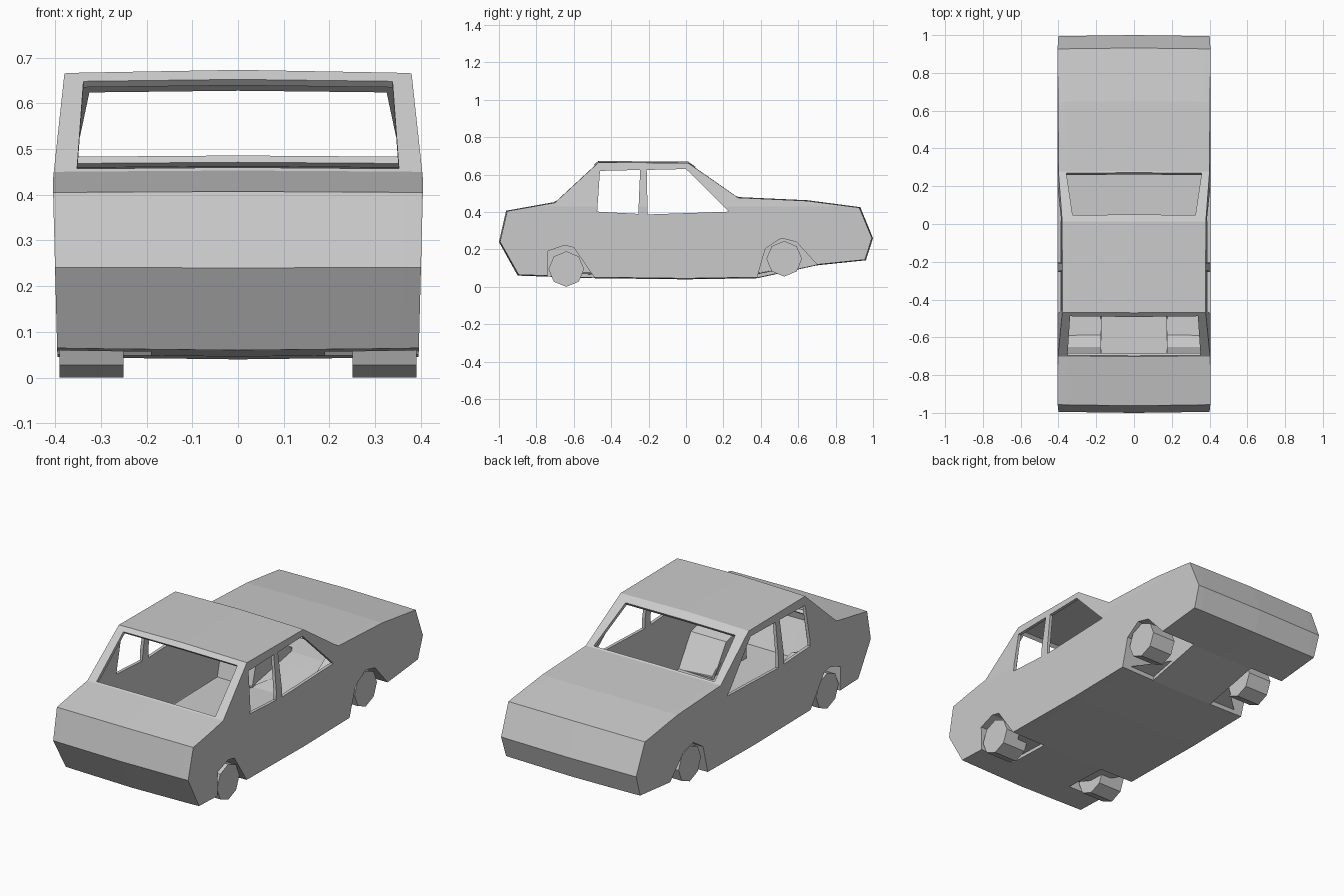
import bpy, bmesh
from math import pi
from mathutils import Vector

if "Cube" in bpy.data.objects:
    bpy.data.objects.remove(bpy.data.objects["Cube"])


def make_object(name, bm):
    bmesh.ops.recalc_face_normals(bm, faces=bm.faces)
    mesh = bpy.data.meshes.new(name)
    bm.to_mesh(mesh)
    bm.free()
    obj = bpy.data.objects.new(name, mesh)
    bpy.context.collection.objects.link(obj)
    return obj


def prism(name, points, offset):
    """Closed prism: a polygon swept along an offset vector."""
    bm = bmesh.new()
    offset = Vector(offset)
    a = [bm.verts.new(p) for p in points]
    b = [bm.verts.new(Vector(p) + offset) for p in points]
    n = len(a)
    bm.faces.new(a)
    bm.faces.new(b)
    for i in range(n):
        j = (i + 1) % n
        bm.faces.new((a[i], a[j], b[j], b[i]))
    return make_object(name, bm)


def apply_modifier(obj, mod):
    bpy.context.view_layer.objects.active = obj
    bpy.ops.object.modifier_apply(modifier=mod.name)


def cut(obj, cutter):
    mod = obj.modifiers.new("cut", 'BOOLEAN')
    mod.operation = 'DIFFERENCE'
    mod.solver = 'EXACT'
    mod.object = cutter
    apply_modifier(obj, mod)
    bpy.data.objects.remove(cutter, do_unlink=True)


# Body: side profile (y, z) lofted across the width with a slight crown
profile = [(-1.0, .24), (-.962, .407), (-.705, .453), (-.47, .673), (.012, .669),
           (.28, .48), (.65, .463), (.932, .426), (1.0, .26), (.962, .142),
           (.70, .115), (.38, .046), (0, .04), (-.49, .046), (-.90, .06)]
bm = bmesh.new()
columns = []
for f in (-1, -.9, 0, .9, 1):
    k = f * f
    columns.append([bm.verts.new((f, y * (1 - .006 * k), .3 + (z - .3) * (1 - .02 * k)))
                    for y, z in profile])
n = len(profile)
for a, b in zip(columns, columns[1:]):
    for i in range(n):
        j = (i + 1) % n
        bm.faces.new((a[i], a[j], b[j], b[i]))
bm.faces.new(columns[0])
bm.faces.new(columns[-1])
# Beltline split, then tapered sides above and below it
belt = .43
bmesh.ops.bisect_plane(bm, geom=bm.verts[:] + bm.edges[:] + bm.faces[:],
                       plane_co=(0, 0, belt), plane_no=(0, 0, 1))
for v in bm.verts:
    z = v.co.z
    v.co.x *= .405 - (.108 * (z - belt) if z > belt else .026 * (belt - z))
body = make_object("car_body", bm)

# Wheel wells
front_well = [(-.455, 0), (-.49, .05), (-.60, .21), (-.65, .222), (-.74, .19), (-.74, 0)]
rear_well = [(.365, 0), (.38, .05), (.425, .205), (.51, .26), (.59, .24), (.70, .12), (.81, 0)]
for well in (front_well, rear_well):
    for side in (-1, 1):
        cut(body, prism("well_cutter", [(side * .19, y, z) for y, z in well],
                        (side * .4, 0, 0)))

# Hollow shell
shell = body.modifiers.new("shell", 'SOLIDIFY')
shell.thickness = .018
shell.offset = -1
shell.use_even_offset = True
apply_modifier(body, shell)

# Side windows
front_window = [(-.475, .402), (-.46, .62), (-.245, .625), (-.255, .39)]
rear_window = [(-.205, .387), (-.21, .625), (0, .63), (.23, .402)]
for window in (front_window, rear_window):
    cut(body, prism("window_cutter", [(-.6, y, z) for y, z in window], (1.2, 0, 0)))

# Windscreen and back window: (top half width, y, z), (bottom half width, y, z)
for top, bottom in (((.338, -.492, .652), (.352, -.697, .459)),
                    ((.325, .05, .642), (.358, .272, .486))):
    slope = Vector((0, bottom[1] - top[1], bottom[2] - top[2]))
    normal = slope.cross(Vector((1, 0, 0))).normalized() * .05
    quad = [Vector(top), Vector(bottom),
            Vector((-bottom[0],) + bottom[1:]), Vector((-top[0],) + top[1:])]
    cut(body, prism("screen_cutter", [p - normal for p in quad], normal * 2))

# Eight-sided wheels
for label, y, z in (("front", -.64, .095), ("rear", .525, .15)):
    for side, x in (("left", -.32), ("right", .32)):
        bpy.ops.mesh.primitive_cylinder_add(vertices=8, radius=.095, depth=.14,
                                            location=(x, y, z), rotation=(0, pi / 2, 0))
        bpy.context.object.name = f"{label}_{side}_wheel"
